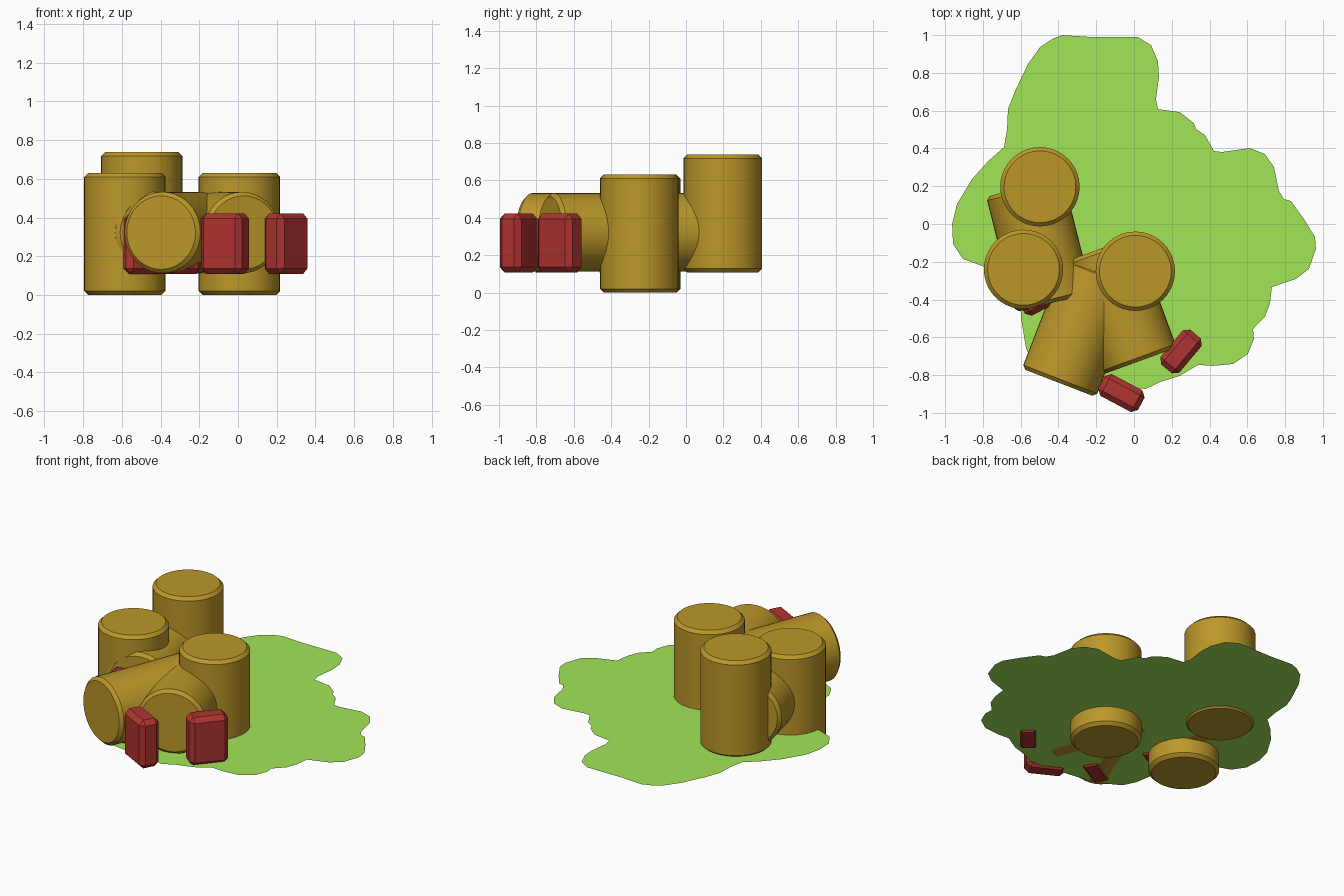
import bpy, bmesh, math
from mathutils import Matrix, Vector

if "Cube" in bpy.data.objects:
    bpy.data.objects.remove(bpy.data.objects["Cube"])


def material(name, rgb):
    m = bpy.data.materials.new(name)
    m.diffuse_color = (*rgb, 1)
    m.use_nodes = True
    m.node_tree.nodes["Principled BSDF"].inputs["Base Color"].default_value = m.diffuse_color
    return m


STRAW = material("straw gold", (0.50, 0.31, 0.022))
RED = material("brick red", (0.43, 0.034, 0.030))
GRASS = material("grass green", (0.36, 0.79, 0.095))


def finish(bm, name, mat, matrix=Matrix(), smooth=False):
    mesh = bpy.data.meshes.new(name)
    bm.to_mesh(mesh)
    bm.free()
    mesh.materials.append(mat)
    ob = bpy.data.objects.new(name, mesh)
    ob.matrix_world = matrix
    bpy.context.collection.objects.link(ob)
    if smooth:
        bpy.ops.object.select_all(action='DESELECT')
        ob.select_set(True)
        bpy.context.view_layer.objects.active = ob
        bpy.ops.object.shade_smooth_by_angle(angle=math.radians(30))
    return ob


# Round bale with chamfered rims, centred on a point and running along an axis
RADIUS, LENGTH, CHAMFER = 0.21, 0.63, 0.02


def bale(name, centre, axis=(0, 0, 1)):
    bm = bmesh.new()
    bmesh.ops.create_cone(bm, cap_ends=True, segments=40, radius1=RADIUS,
                          radius2=RADIUS, depth=LENGTH)
    rims = [e for e in bm.edges if abs(e.verts[0].co.z - e.verts[1].co.z) < 1e-4]
    bmesh.ops.bevel(bm, geom=rims, offset=CHAMFER, segments=1, affect='EDGES')
    turn = Vector(axis).to_track_quat('Z', 'Y').to_matrix().to_4x4()
    finish(bm, name, STRAW, Matrix.Translation(centre) @ turn, True)


# Small upright block with chamfered edges
def block(name, x, y, degrees):
    bm = bmesh.new()
    bmesh.ops.create_cube(bm, size=1)
    bmesh.ops.scale(bm, vec=(0.24, 0.13, 0.314), verts=bm.verts)
    bmesh.ops.bevel(bm, geom=bm.edges[:], offset=0.028, segments=1, affect='EDGES')
    finish(bm, name, RED, Matrix.Translation((x, y, 0.265))
           @ Matrix.Rotation(math.radians(degrees), 4, 'Z'))


# Standing bales
bale("standing_bale_back", (-0.498, 0.197, 0.4225))
bale("standing_bale_left", (-0.585, -0.24, 0.315))
bale("standing_bale_right", (0.007, -0.25, 0.315))

# Lying bales
bale("lying_bale_front", (-0.284, -0.547, 0.322), (0.36, 0.933, 0))
bale("lying_bale_right", (-0.079, -0.43, 0.322), (-0.342, 0.94, 0))
bale("lying_bale_left", (-0.502, -0.11, 0.322), (-0.245, 0.97, 0))

# Red blocks
block("red_block_right", 0.249, -0.675, 50)
block("red_block_front", -0.067, -0.895, -28)
block("red_block_under_bale", -0.315, -0.725, 30)
block("red_block_left", -0.49, -0.385, 28)

# Flat grass patch
OUTLINE = [
    (-.38, 1.0), (-.23, .99), (.02, .99), (.09, .947), (.127, .862), (.132, .778),
    (.116, .66), (.127, .608), (.243, .592), (.317, .534), (.328, .503), (.376, .471),
    (.423, .386), (.466, .381), (.614, .402), (.693, .37), (.741, .302), (.767, .175),
    (.794, .132), (.831, .122), (.9, .026), (.958, -.069), (.963, -.132), (.926, -.238),
    (.857, -.291), (.73, -.333), (.72, -.418), (.693, -.492), (.63, -.556), (.635, -.608),
    (.603, -.688), (.524, -.741), (.418, -.751), (.339, -.746), (.243, -.804), (.138, -.836),
    (.063, -.873), (-.1, -.86), (-.3, -.83), (-.44, -.79), (-.53, -.74), (-.571, -.66),
    (-.598, -.5), (-.603, -.4), (-.788, -.228), (-.905, -.185), (-.958, -.106), (-.963, 0),
    (-.937, .106), (-.857, .238), (-.772, .333), (-.688, .407), (-.672, .503),
    (-.667, .608), (-.63, .704), (-.561, .847), (-.497, .937), (-.434, .979)]
bm = bmesh.new()
patch = bm.faces.new([bm.verts.new((x, y, 0.118)) for x, y in reversed(OUTLINE)])
patch.normal_update()
if patch.normal.z < 0:
    patch.normal_flip()
bmesh.ops.triangulate(bm, faces=[patch])
finish(bm, "grass_patch", GRASS)
